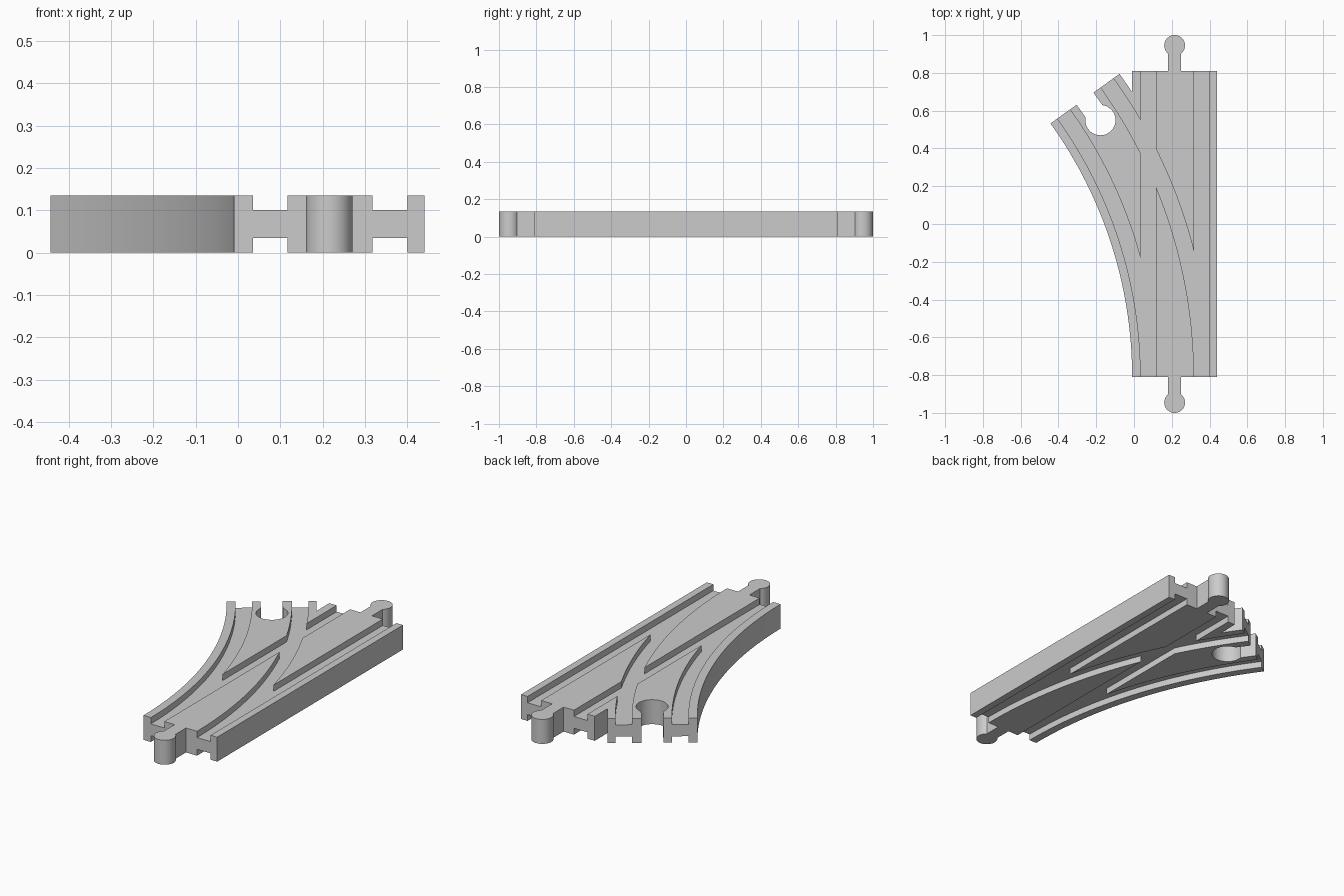
import bpy, bmesh
from math import sin, cos, asin, acos, pi, radians
from mathutils import Vector

cube = bpy.data.objects.get("Cube")
if cube:
    bpy.data.objects.remove(cube)

# Main sizes
HEIGHT, FLOOR_LOW, FLOOR_HIGH = 0.135, 0.035, 0.1
LEFT, RIGHT, END = -0.01, 0.44, 0.81
MID = (LEFT + RIGHT) / 2
CURVE_X = -2.31                      # centre of the branch curve, at y = -END
TURN = radians(35.7)
GROOVES = [(0.035, 0.117), (0.317, 0.4)]

wood = bpy.data.materials.new("plain grey")
wood.use_nodes = True
GREY = (0.6, 0.6, 0.6, 1)
wood.diffuse_color = GREY
wood.node_tree.nodes["Principled BSDF"].inputs["Base Color"].default_value = GREY


def arc(x, a0, a1, n=40):
    """Points on the branch curve that starts at the given x."""
    r = x - CURVE_X
    return [Vector((CURVE_X + r * cos(a), r * sin(a) - END))
            for a in (a0 + (a1 - a0) * i / n for i in range(n + 1))]


def connector(edge, out, offset, radius, half, n=40):
    """Outline of a round peg (offset > 0) or socket (offset < 0) on an end."""
    along = Vector((-out.y, out.x))
    side = 1 if offset > 0 else -1
    a0 = asin(half / radius)
    pts = [edge - along * half]
    for i in range(n + 1):
        a = -a0 - (2 * pi - 2 * a0) * i / n
        pts.append(edge + out * offset + radius * (along * sin(a) - out * side * cos(a)))
    return pts + [edge + along * half]


def prism(name, outline, z0, z1):
    bm = bmesh.new()
    face = bm.faces.new([bm.verts.new((p[0], p[1], z0)) for p in outline])
    top = bmesh.ops.extrude_face_region(bm, geom=[face])["geom"]
    bmesh.ops.translate(bm, vec=(0, 0, z1 - z0),
                        verts=[v for v in top if isinstance(v, bmesh.types.BMVert)])
    bmesh.ops.recalc_face_normals(bm, faces=bm.faces)
    mesh = bpy.data.meshes.new(name)
    bm.to_mesh(mesh)
    bm.free()
    mesh.materials.append(wood)
    obj = bpy.data.objects.new(name, mesh)
    bpy.context.collection.objects.link(obj)
    return obj


# Outline of the whole switch, counter-clockwise from the front left corner
crossing = acos((LEFT - CURVE_X) / (RIGHT - CURVE_X))
branch_end = arc(MID, 0, TURN)[-1]
outline = [Vector((LEFT, -END))]
outline += connector(Vector((MID, -END)), Vector((0, -1)), 0.135, 0.055, 0.035)
outline += [Vector((RIGHT, -END)), Vector((RIGHT, END))]
outline += connector(Vector((MID, END)), Vector((0, 1)), 0.135, 0.055, 0.035)
outline += [Vector((LEFT, END))]
outline += arc(RIGHT, crossing, TURN, 14)
outline += connector(branch_end, Vector((-sin(TURN), cos(TURN))), -0.14, 0.08, 0.055)
outline += arc(LEFT, TURN, 0)[:-1]
track = prism("track_switch", outline, 0, HEIGHT)

# Wheel grooves, straight and curved, on the top and the underside
cutters = []
for z0, z1 in [(FLOOR_HIGH, HEIGHT + 0.1), (-0.1, FLOOR_LOW)]:
    for a, b in GROOVES:
        y = END + 0.05
        cutters.append(prism("straight_groove_cutter", [(a, -y), (b, -y), (b, y), (a, y)], z0, z1))
        branch = [(a, -y), (b, -y)] + arc(b, 0, TURN + 0.02) + arc(a, TURN + 0.02, 0)
        cutters.append(prism("curved_groove_cutter", branch, z0, z1))

bpy.ops.object.select_all(action="DESELECT")
track.select_set(True)
bpy.context.view_layer.objects.active = track
for cutter in cutters:
    cutter.hide_render = True
    mod = track.modifiers.new("groove", "BOOLEAN")
    mod.operation, mod.solver, mod.object = "DIFFERENCE", "EXACT", cutter
    bpy.ops.object.modifier_apply(modifier=mod.name)
    bpy.data.objects.remove(cutter)

bpy.ops.object.shade_smooth_by_angle(angle=radians(30))
